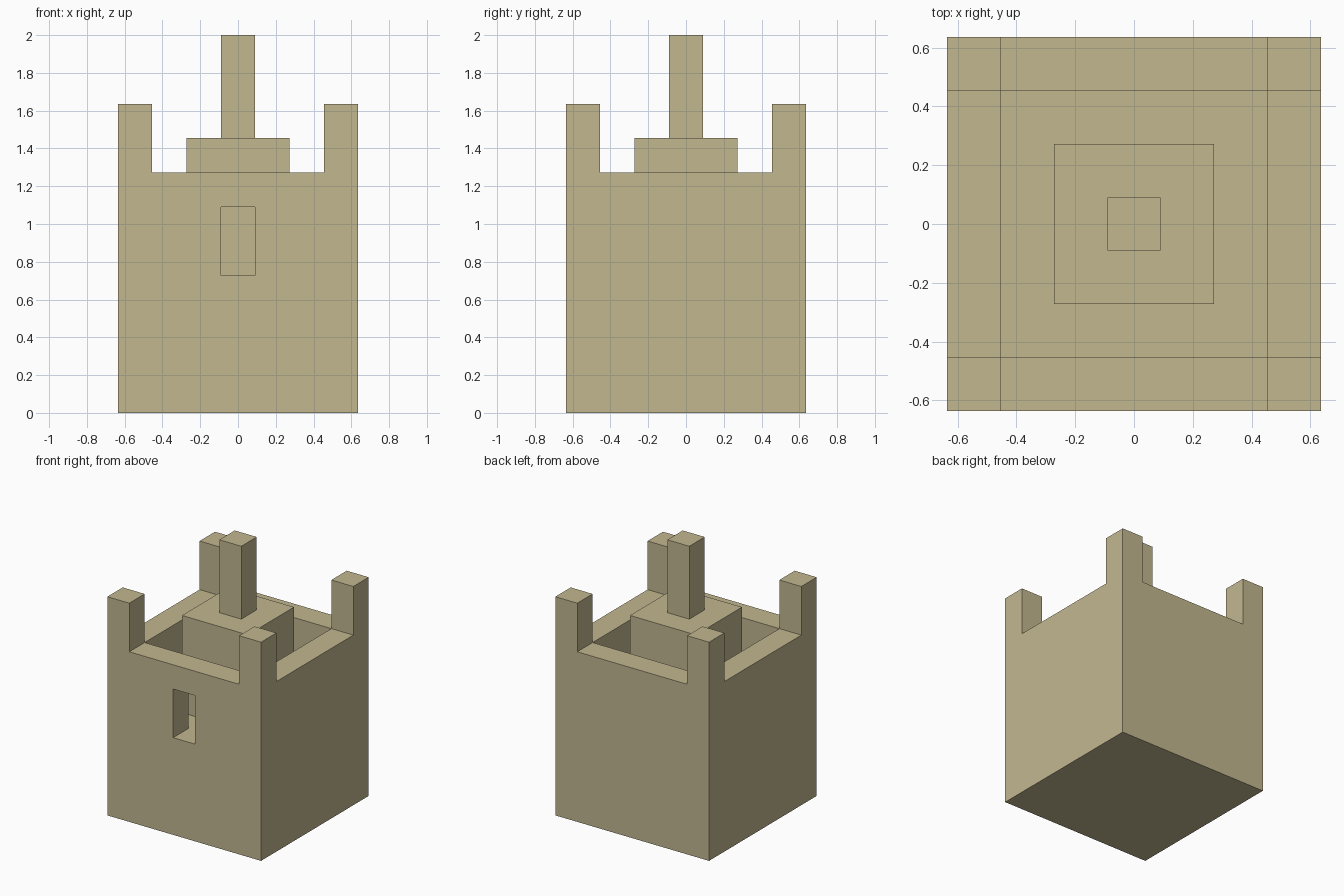
import bpy
import bmesh
import math
from mathutils import Matrix

cube = bpy.data.objects.get("Cube")
if cube:
    bpy.data.objects.remove(cube, do_unlink=True)

U = 2 / 11  # one stone block; the tower is eleven blocks tall

stone = bpy.data.materials.new("sandstone")
stone.use_nodes = True
colour = (0.54, 0.475, 0.28, 1)
stone.diffuse_color = colour
stone.node_tree.nodes["Principled BSDF"].inputs["Base Color"].default_value = colour


def box(name, width, depth, bottom, top, y=0):
    """Box centred on x, measured in blocks."""
    bm = bmesh.new()
    place = Matrix.Translation((0, y * U, (bottom + top) / 2 * U))
    size = Matrix.Diagonal((width * U, depth * U, (top - bottom) * U, 1))
    bmesh.ops.create_cube(bm, size=1, matrix=place @ size)
    mesh = bpy.data.meshes.new(name)
    bm.to_mesh(mesh)
    bm.free()
    mesh.materials.append(stone)
    obj = bpy.data.objects.new(name, mesh)
    bpy.context.collection.objects.link(obj)
    return obj


# Outer walls, up to the tops of the corner turrets
walls = box("castle_walls", 7, 7, 0, 9)

# Courtyard, gaps between the turrets, and front window
cutters = [
    box("courtyard_cutter", 5, 5, 4, 10),
    box("front_back_gap_cutter", 5, 9, 7, 10),
    box("side_gap_cutter", 9, 5, 7, 10),
    box("window_cutter", 1, 2, 4, 6, y=-3.5),
]
for cutter in cutters:
    cutter.hide_render = True
    cut = walls.modifiers.new(cutter.name, "BOOLEAN")
    cut.operation = "DIFFERENCE"
    cut.solver = "EXACT"
    cut.object = cutter

# Bake the cuts and merge coplanar faces
graph = bpy.context.evaluated_depsgraph_get()
mesh = bpy.data.meshes.new_from_object(walls.evaluated_get(graph))
walls.modifiers.clear()
walls.data = mesh
for cutter in cutters:
    bpy.data.objects.remove(cutter, do_unlink=True)
bm = bmesh.new()
bm.from_mesh(mesh)
bmesh.ops.remove_doubles(bm, verts=bm.verts, dist=0.0001)
bmesh.ops.dissolve_limit(bm, angle_limit=math.radians(1), verts=bm.verts, edges=bm.edges)
bm.to_mesh(mesh)
bm.free()

# Keep standing on the courtyard floor, with a tall post on top
box("keep", 3, 3, 4, 8)
box("keep_post", 1, 1, 8, 11)
